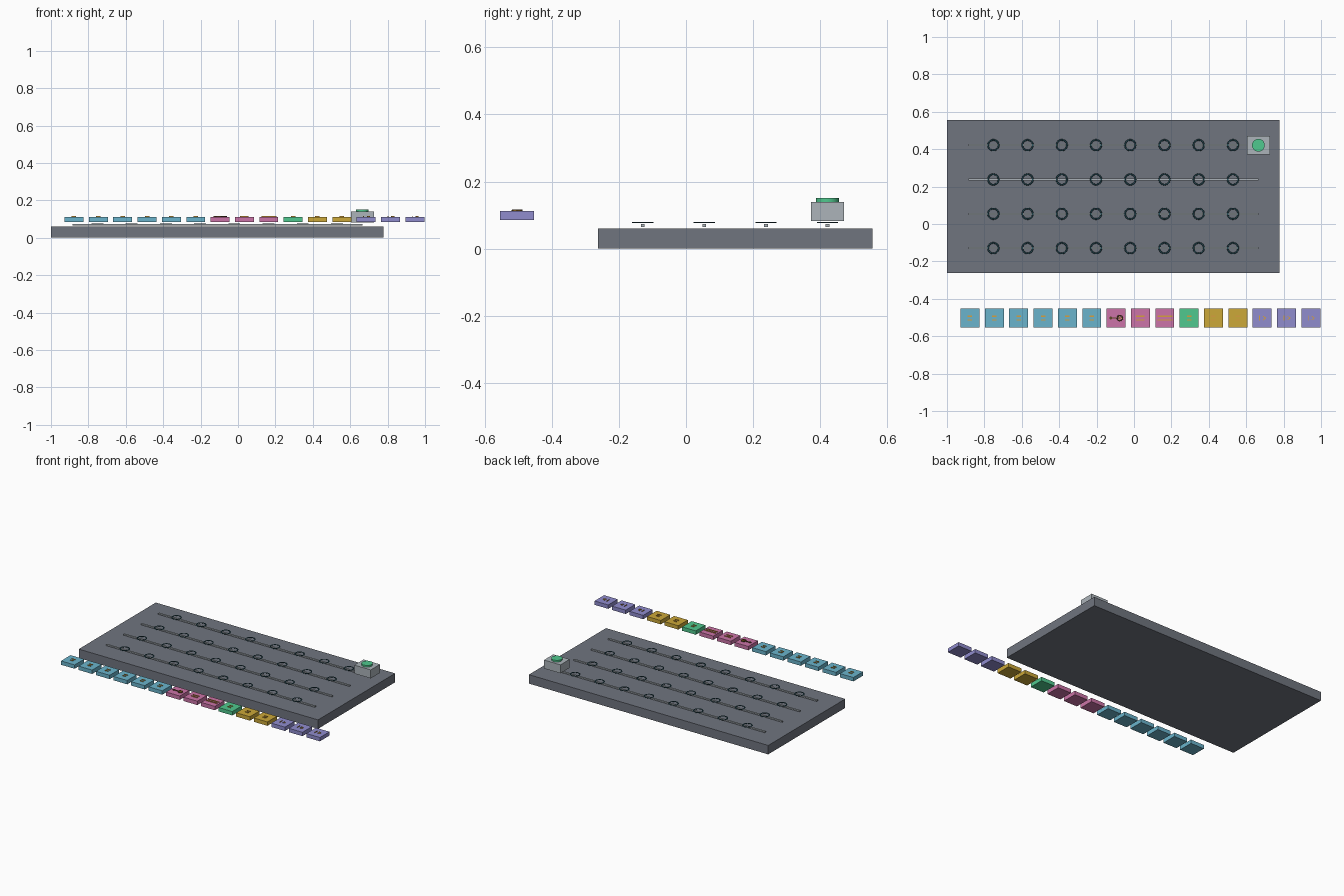
import bpy
import math

cube = bpy.data.objects.get("Cube")
if cube:
    bpy.data.objects.remove(cube, do_unlink=True)


def material(name, rgb):
    """Flat material from display values 0-255, converted to linear."""
    mat = bpy.data.materials.new(name)
    mat.use_nodes = True
    lin = [((c / 255 + 0.055) / 1.055) ** 2.4 for c in rgb] + [1]
    mat.diffuse_color = lin
    mat.node_tree.nodes["Principled BSDF"].inputs["Base Color"].default_value = lin
    return mat


slate = material("slate", (112, 117, 127))
silver = material("silver", (172, 180, 186))
teal = material("dark_teal", (42, 84, 96))
blue = material("sky_blue", (106, 180, 204))
pink = material("pink", (204, 116, 168))
green = material("green", (80, 200, 142))
gold = material("gold", (204, 168, 56))
violet = material("violet", (144, 140, 206))
amber = material("amber", (214, 160, 62))
brown = material("brown", (96, 70, 40))


def finish(name, mat):
    obj = bpy.context.object
    obj.name = name
    obj.data.materials.append(mat)
    return obj


def box(name, mat, center, size, turn=0):
    bpy.ops.mesh.primitive_cube_add(size=1, location=center, rotation=(0, 0, turn))
    obj = finish(name, mat)
    obj.scale = size
    return obj


def disc(name, mat, center, radius, depth, sides=32):
    bpy.ops.mesh.primitive_cylinder_add(vertices=sides, radius=radius, depth=depth, location=center)
    obj = finish(name, mat)
    bpy.ops.object.shade_smooth_by_angle()
    return obj


def ring(name, mat, center, radius, tube, flat=1):
    bpy.ops.mesh.primitive_torus_add(major_radius=radius, minor_radius=tube, major_segments=32,
                                     minor_segments=8, location=center)
    obj = finish(name, mat)
    obj.scale.z = flat
    bpy.ops.object.shade_smooth_by_angle()
    return obj


# Base board
box("board", slate, (-0.111, 0.147, 0.03), (1.778, 0.818, 0.06))

# Four rails, each carrying eight floating rings
for row in range(4):
    y = -0.129 + 0.1835 * row
    box(f"rail_{row}", silver, (-0.11, y, 0.069), (1.55, 0.011, 0.008))
    for col in range(8):
        ring(f"slot_ring_{row}_{col}", teal, (-0.752 + 0.183 * col, y, 0.078), 0.028, 0.0042, 0.5)

# Corner push button
box("button_housing", silver, (0.665, 0.421, 0.111), (0.122, 0.098, 0.057))
disc("button_cap", green, (0.665, 0.421, 0.144), 0.034, 0.013)

# Row of coloured tiles with raised abstract marks
TILE_Y, MARK_Z = -0.503, 0.1135


def mark_bar(name, x, dx, dy, w, h, turn=0, mat=amber):
    box(name, mat, (x + dx, TILE_Y + dy, MARK_Z), (w, h, 0.004), turn)


def plain_mark(i, x, width):
    for k, dy in enumerate((-0.01, 0.01)):
        mark_bar(f"tile_mark_{i}_{k}", x, 0, dy, width, 0.006)


def arrow_mark(i, x):
    mark_bar(f"tile_stem_{i}", x, -0.014, 0, 0.004, 0.026)
    for side in (-1, 1):
        mark_bar(f"tile_arrow_{i}_{side}", x, 0.012, 0.005 * side, 0.018, 0.004, -0.6 * side)


def linked_mark(i, x):
    disc("link_dot", brown, (x - 0.028, TILE_Y, MARK_Z), 0.008, 0.004, 16)
    mark_bar("link_bar", x, -0.002, 0, 0.05, 0.005, mat=brown)
    ring("link_ring", brown, (x + 0.02, TILE_Y, MARK_Z), 0.014, 0.003)
    mark_bar("link_cross_bar", x, 0.02, 0, 0.004, 0.028)
    mark_bar("link_long_bar", x, 0.02, 0, 0.028, 0.004)


palette = [blue] * 6 + [pink] * 3 + [green] + [gold] * 2 + [violet] * 3
for i, colour in enumerate(palette):
    x = -0.877 + 0.1302 * i
    box(f"tile_{i}", colour, (x, TILE_Y, 0.0985), (0.101, 0.101, 0.026))
    if i == 6:
        linked_mark(i, x)
    elif colour == violet:
        arrow_mark(i, x)
    else:
        plain_mark(i, x, 0.08 if i == 8 else 0.045 if colour == pink else 0.024)
